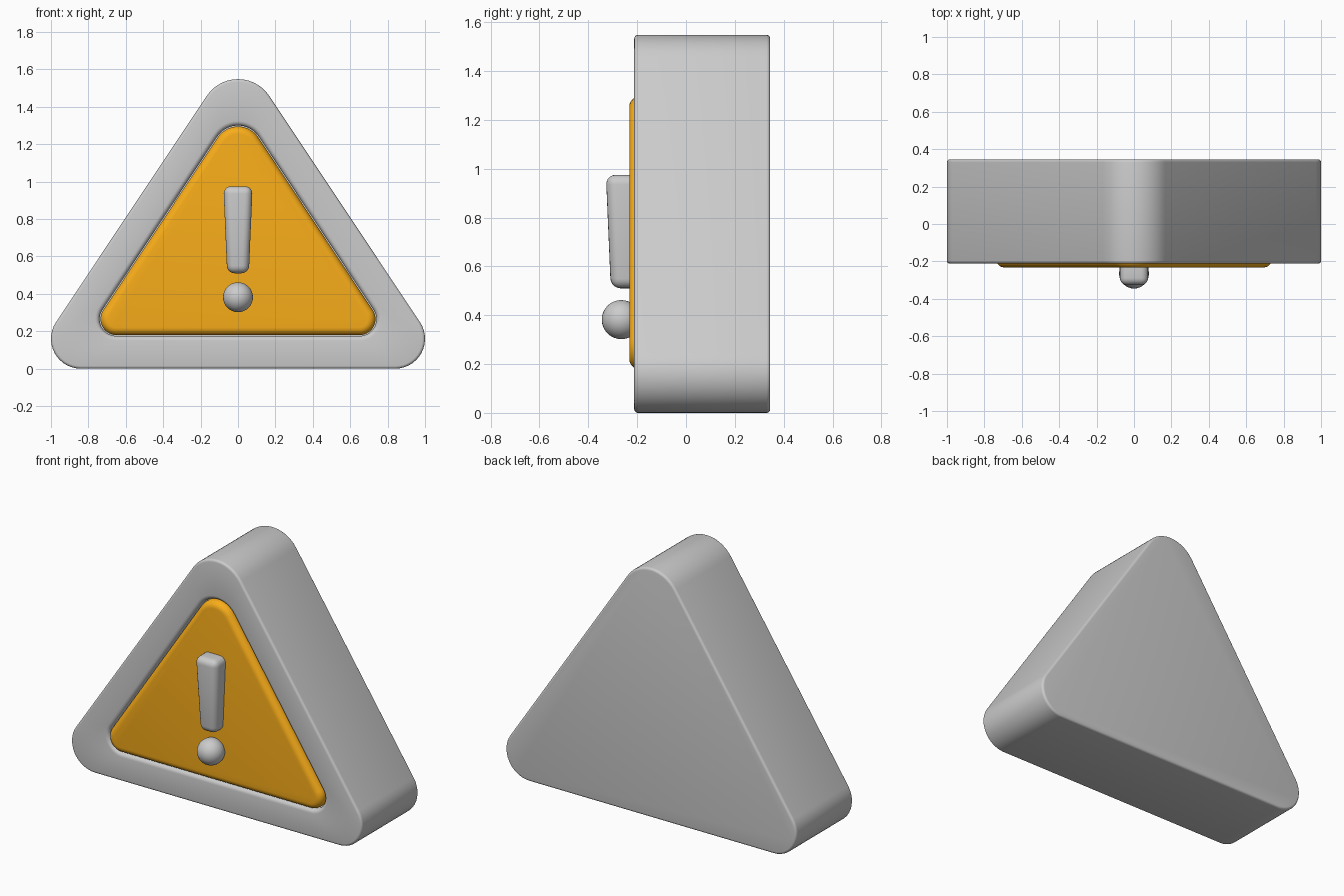
import bpy, bmesh
from math import pi, sin, cos, acos, atan2, hypot

if "Cube" in bpy.data.objects:
    bpy.data.objects.remove(bpy.data.objects["Cube"])


def arc(cx, cz, r, a0, a1, n=14):
    return [(cx + r * cos(a0 + (a1 - a0) * i / n),
             cz + r * sin(a0 + (a1 - a0) * i / n)) for i in range(n + 1)]


def outline(half_w, z0, z1, r_low, r_top, grow):
    """Rounded triangle in xz, offset outwards by grow."""
    bx, bz, tz = half_w - r_low, z0 + r_low, z1 - r_top
    a = atan2(tz - bz, -bx) - acos((r_low - r_top) / hypot(bx, tz - bz))
    return (arc(bx, bz, r_low + grow, -pi / 2, a)
            + arc(0, tz, r_top + grow, a, pi - a)
            + arc(-bx, bz, r_low + grow, pi - a, 1.5 * pi))


def finish(obj, angle=50):
    bpy.ops.object.select_all(action='DESELECT')
    obj.select_set(True)
    bpy.context.view_layer.objects.active = obj
    bpy.ops.object.shade_smooth_by_angle(angle=angle * pi / 180)


def mesh_object(name, bm):
    bmesh.ops.recalc_face_normals(bm, faces=bm.faces)
    me = bpy.data.meshes.new(name)
    bm.to_mesh(me)
    bm.free()
    obj = bpy.data.objects.new(name, me)
    bpy.context.collection.objects.link(obj)
    return obj


def loft(name, rings):
    """Skin a list of (outline points, y) and cap both ends."""
    bm = bmesh.new()
    loops = [[bm.verts.new((x, y, z)) for x, z in pts] for pts, y in rings]
    n = len(loops[0])
    for a, b in zip(loops, loops[1:]):
        for i in range(n):
            j = (i + 1) % n
            bm.faces.new((a[i], a[j], b[j], b[i]))
    bm.faces.new(loops[0])
    bm.faces.new(loops[-1])
    return mesh_object(name, bm)


def roll(shape, base, y, r, a0, a1, n=4):
    """Rings that round an edge: base is the offset of the roll centre."""
    out = []
    for i in range(n + 1):
        a = a0 + (a1 - a0) * i / n
        out.append((outline(*shape, base + r * cos(a)), y + r * sin(a)))
    return out


BODY = (1.0, 0.0, 1.548, 0.16, 0.2)
PANEL = (0.735, 0.18, 1.295, 0.085, 0.13)

# Body: rounded back and front edges, then a rolled lip into a recess
b = 0.015
rings = roll(BODY, -b, 0.345 - b, b, pi / 2, 0)
rings += roll(BODY, -b, -0.212 + b, b, 0, -pi / 2)
rings += roll(PANEL, 0.03, -0.212 + 0.025, 0.025, -pi / 2, -pi)
rings.append((outline(*PANEL, 0.005), -0.14))
finish(loft("sign_body", rings))

# Orange panel with a rolled front edge, seated in the recess
p = 0.04
rings = [(outline(*PANEL, 0), -0.14)] + roll(PANEL, -p, -0.232 + p, p, 0, -pi / 2, 6)
panel = loft("warning_panel", rings)
mat = bpy.data.materials.new("orange")
mat.diffuse_color = (0.95, 0.42, 0.01, 1)
mat.use_nodes = True
mat.node_tree.nodes["Principled BSDF"].inputs["Base Color"].default_value = mat.diffuse_color
panel.data.materials.append(mat)
finish(panel)

# Exclamation bar: tapered box with soft edges
bm = bmesh.new()
bmesh.ops.create_cube(bm, size=1)
for v in bm.verts:
    top = v.co.z > 0
    w = 0.156 if top else 0.116
    v.co = (v.co.x * w, v.co.y * w - 0.25, 0.975 if top else 0.51)
bmesh.ops.bevel(bm, geom=bm.edges[:], offset=0.04, segments=5,
                profile=0.5, affect='EDGES', clamp_overlap=True)
finish(mesh_object("exclamation_bar", bm))

# Exclamation dot
bpy.ops.mesh.primitive_uv_sphere_add(segments=32, ring_count=16, radius=0.08,
                                     location=(0, -0.265, 0.382))
dot = bpy.context.object
dot.name = "exclamation_dot"
finish(dot)
